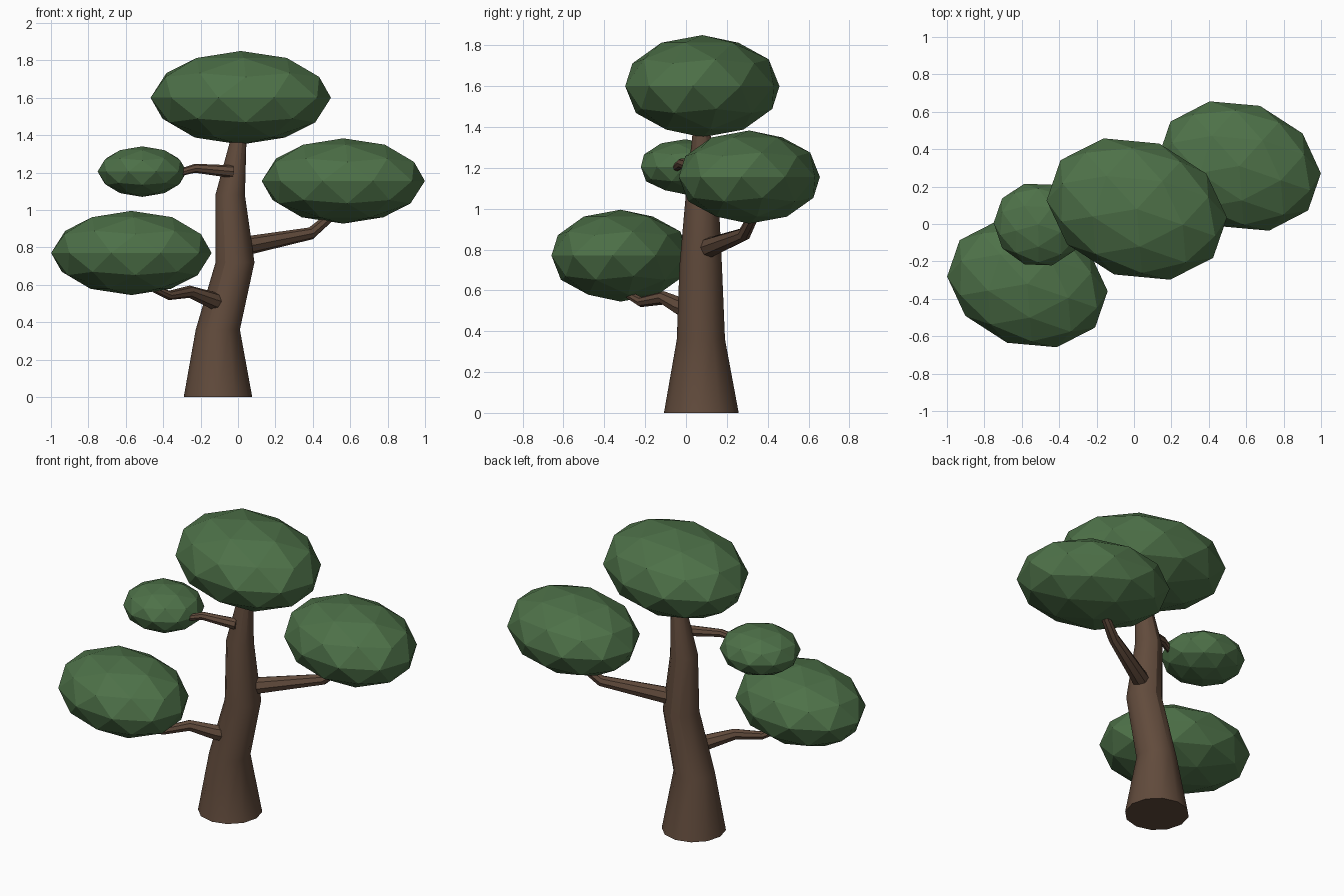
import bpy, bmesh, math
from mathutils import Vector, Matrix

if "Cube" in bpy.data.objects:
    bpy.data.objects.remove(bpy.data.objects["Cube"])


def material(name, rgb):
    m = bpy.data.materials.new(name)
    m.diffuse_color = (*rgb, 1)
    m.use_nodes = True
    m.node_tree.nodes["Principled BSDF"].inputs["Base Color"].default_value = m.diffuse_color
    return m


BARK = material("bark", (0.12, 0.07, 0.045))
LEAF = material("leaf", (0.075, 0.165, 0.065))


def tube(name, path, sides, level=False):
    """Capped tube through (x, y, z, radius) points; level keeps rings horizontal."""
    bm = bmesh.new()
    pts = [Vector(p[:3]) for p in path]
    rings = []
    for i, p in enumerate(pts):
        t = pts[min(i + 1, len(pts) - 1)] - pts[max(i - 1, 0)]
        if level:
            rot = Matrix.Identity(3)
        else:
            t.normalize()
            u = t.cross(Vector((0, 0, 1))).normalized()
            rot = Matrix((u, u.cross(t), -t)).transposed()
            rot = Matrix((u, t.cross(u), t)).transposed()
        ring = []
        for k in range(sides):
            a = 2 * math.pi * k / sides
            ring.append(bm.verts.new(p + rot @ Vector((math.cos(a), math.sin(a), 0)) * path[i][3]))
        rings.append(ring)
    for a, b in zip(rings, rings[1:]):
        for k in range(sides):
            n = (k + 1) % sides
            bm.faces.new((a[k], a[n], b[n], b[k]))
    bm.faces.new(rings[0][::-1])
    bm.faces.new(rings[-1])
    bmesh.ops.recalc_face_normals(bm, faces=bm.faces)
    me = bpy.data.meshes.new(name)
    bm.to_mesh(me)
    bm.free()
    ob = bpy.data.objects.new(name, me)
    bpy.context.collection.objects.link(ob)
    me.materials.append(BARK)
    bpy.ops.object.select_all(action='DESELECT')
    ob.select_set(True)
    bpy.context.view_layer.objects.active = ob
    bpy.ops.object.shade_smooth_by_angle(angle=math.radians(30))
    return ob


def foliage(name, center, radii):
    """Faceted leaf cloud, slightly turned about z."""
    bpy.ops.mesh.primitive_ico_sphere_add(subdivisions=2, radius=1, location=center,
                                          rotation=(0, 0, math.radians(-19)))
    ob = bpy.context.object
    ob.name = name
    ob.scale = radii
    ob.data.materials.append(LEAF)


# Trunk: tapering and gently swaying
tube("trunk", [(-0.107, 0.075, 0, 0.183), (-0.108, 0.073, 0.36, 0.118),
               (-0.016, 0.072, 0.72, 0.104), (-0.042, 0.079, 1.08, 0.079),
               (0.012, 0.075, 1.44, 0.035)], 12, level=True)

# Branches
tube("right_branch", [(0.0, 0.09, 0.80, 0.053), (0.39, 0.285, 0.875, 0.033),
                      (0.56, 0.36, 1.02, 0.022)], 8)
tube("lower_left_branch", [(-0.09, 0.03, 0.50, 0.05), (-0.145, -0.025, 0.52, 0.045),
                           (-0.26, -0.11, 0.563, 0.033), (-0.37, -0.22, 0.543, 0.025),
                           (-0.46, -0.29, 0.585, 0.02), (-0.55, -0.31, 0.70, 0.015)], 8)
tube("upper_left_branch", [(-0.03, 0.03, 1.205, 0.034), (-0.23, -0.02, 1.223, 0.024),
                           (-0.30, -0.045, 1.203, 0.02), (-0.43, -0.03, 1.2, 0.015)], 8)

# Leaf clouds
foliage("top_foliage", (0.015, 0.08, 1.60), (0.495, 0.37, 0.25))
foliage("right_foliage", (0.563, 0.31, 1.155), (0.447, 0.34, 0.228))
foliage("lower_left_foliage", (-0.57, -0.32, 0.77), (0.44, 0.333, 0.225))
foliage("upper_left_foliage", (-0.512, -0.003, 1.205), (0.24, 0.225, 0.135))
